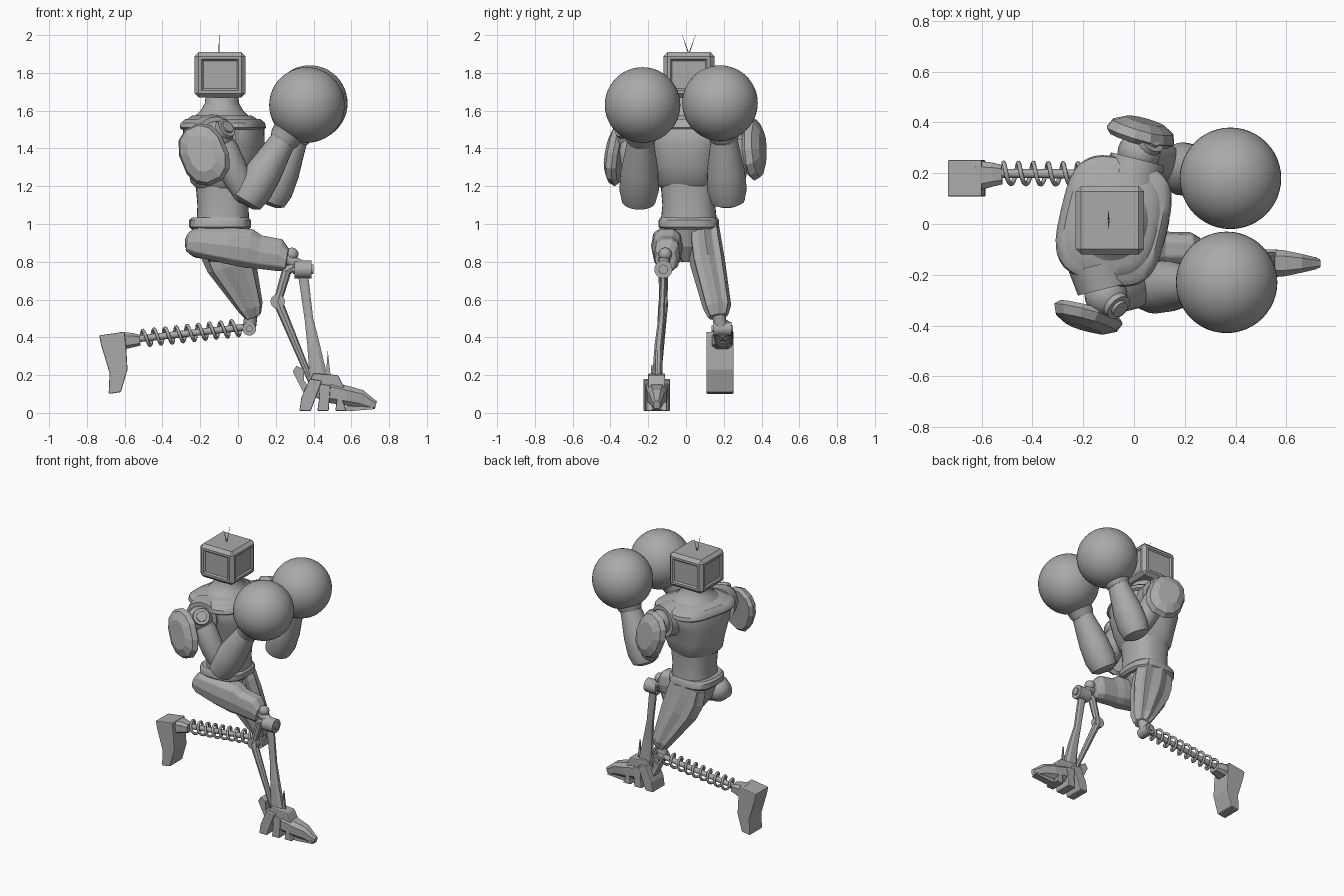
import bpy
import bmesh
import math
from mathutils import Vector, Matrix

default_cube = bpy.data.objects.get("Cube")
if default_cube:
    bpy.data.objects.remove(default_cube, do_unlink=True)

grey = bpy.data.materials.new("plain_grey")
grey.use_nodes = True
grey.diffuse_color = (.4, .4, .4, 1)
grey.node_tree.nodes["Principled BSDF"].inputs["Base Color"].default_value = (.4, .4, .4, 1)


def finish(name, mesh_data, smooth=False, bevel=0):
    """Turn a bmesh into a named object with material, shading and bevel."""
    bmesh.ops.recalc_face_normals(mesh_data, faces=mesh_data.faces)
    mesh = bpy.data.meshes.new(name)
    mesh_data.to_mesh(mesh)
    mesh_data.free()
    mesh.materials.append(grey)
    part = bpy.data.objects.new(name, mesh)
    bpy.context.collection.objects.link(part)
    if bevel:
        modifier = part.modifiers.new("soft_edges", "BEVEL")
        modifier.width = bevel
        modifier.segments = 2
    if smooth:
        bpy.ops.object.select_all(action="DESELECT")
        part.select_set(True)
        bpy.context.view_layer.objects.active = part
        bpy.ops.object.shade_smooth_by_angle(angle=math.radians(40))
    return part


def loft(name, sections, sides=24, smooth=True, square=1, flute=1, turn=0, phase=0, bevel=0):
    """Skin rings of (centre, depth radius, width radius) along one direction."""
    centres = [Vector(section[0]) for section in sections]
    along = (centres[-1] - centres[0]).normalized()
    reference = Vector((1, 0, 0)) if abs(along.y) > .8 else Vector((0, 1, 0))
    across = reference.cross(along).normalized()
    side = along.cross(across)
    spin = Matrix.Rotation(turn, 3, along)
    mesh_data = bmesh.new()
    rings = []
    for centre, (_, depth, width) in zip(centres, sections):
        ring = []
        for i in range(sides):
            angle = math.tau * (i + phase) / sides
            c, s = math.cos(angle), math.sin(angle)
            scale = flute if i % 2 else 1
            offset = across * math.copysign(abs(c) ** square, c) * depth
            offset += side * math.copysign(abs(s) ** square, s) * width
            ring.append(mesh_data.verts.new(centre + spin @ offset * scale))
        rings.append(ring)
    for low, high in zip(rings, rings[1:]):
        for i in range(sides):
            j = (i + 1) % sides
            mesh_data.faces.new((low[i], low[j], high[j], high[i]))
    mesh_data.faces.new(rings[0])
    mesh_data.faces.new(rings[-1])
    return finish(name, mesh_data, smooth, bevel)


def rod(name, start, end, radius, end_radius=None, sides=16, smooth=True):
    tip = end_radius or radius
    return loft(name, [(start, radius, radius), (end, tip, tip)], sides, smooth)


def ball(name, centre, radius, segments=24):
    mesh_data = bmesh.new()
    bmesh.ops.create_uvsphere(mesh_data, u_segments=segments, v_segments=segments // 2, radius=radius,
                              matrix=Matrix.Translation(centre))
    return finish(name, mesh_data, True)


def plate(name, outline, y, half, bevel=0):
    """Extrude a side outline across the width."""
    mesh_data = bmesh.new()
    near = [mesh_data.verts.new((x, y - half, z)) for x, z in outline]
    far = [mesh_data.verts.new((x, y + half, z)) for x, z in outline]
    mesh_data.faces.new(near)
    mesh_data.faces.new(far)
    for i in range(len(near)):
        j = (i + 1) % len(near)
        mesh_data.faces.new((near[i], near[j], far[j], far[i]))
    return finish(name, mesh_data, False, bevel)


def upright(x, y, rows):
    return [((x + shift, y, z), depth, width) for z, shift, depth, width in rows]


# Head: chamfered box with recessed panels on its four sides
head = bmesh.new()
bmesh.ops.create_cube(head, matrix=Matrix.Translation((-.095, .015, 1.79)) @ Matrix.Diagonal((.27, .27, .24, 1)))
bmesh.ops.bevel(head, geom=head.edges[:], offset=.022, segments=1, affect="EDGES")
head.normal_update()
walls = [face for face in head.faces if max(abs(face.normal.x), abs(face.normal.y)) > .95]
bmesh.ops.inset_individual(head, faces=walls, thickness=.022)
bmesh.ops.inset_individual(head, faces=walls, thickness=.012, depth=-.01)
finish("head", head)
for sign in (-1, 1):
    rod("antenna", (-.1, .015, 1.9), (-.1, .015 + sign * .035, 2), .003, .001, 6)

# Torso, twisted so that the left shoulder leads
TWIST = -.23
loft("neck", upright(-.085, .01, [(1.53, 0, .175, .22), (1.565, 0, .15, .17), (1.6, 0, .112, .12),
     (1.64, 0, .09, .092), (1.7, 0, .085, .085)]), 32, turn=TWIST)
loft("chest", upright(-.075, .01, [(1.19, -.01, .13, .14), (1.22, -.01, .16, .165), (1.3, 0, .185, .18),
     (1.42, 0, .21, .21), (1.5, 0, .205, .24), (1.55, -.01, .185, .22), (1.575, -.01, .15, .17)]),
     40, square=.75, turn=TWIST)
loft("collar", upright(-.08, .012, [(1.5, 0, .205, .235), (1.51, 0, .213, .25), (1.535, 0, .208, .245),
     (1.555, 0, .185, .22)]), 40, square=.62, turn=TWIST)
loft("abdomen", upright(-.08, .015, [(1, 0, .14, .15), (1.1, 0, .135, .14), (1.22, 0, .145, .15)]),
     32, square=.8)
loft("belt", upright(-.095, .015, [(.97, 0, .15, .145), (.985, 0, .165, .16), (1.02, 0, .165, .16),
     (1.035, 0, .15, .15)]), 20, square=.7)
loft("pelvis", upright(-.1, .01, [(.8, 0, .05, .04), (.88, 0, .11, .09), (.98, 0, .14, .13)]),
     10, False, square=.8)
ball("hip_joint", (-.2, -.08, .9), .082)


# Arms: socket, joint, pad, upper arm, forearm, cuff and round glove
def build_arm(side, shoulder, elbow, wrist, glove, pad, facing):
    shoulder, elbow, wrist = Vector(shoulder), Vector(elbow), Vector(wrist)
    glove, pad, facing = Vector(glove), Vector(pad), Vector(facing).normalized()
    outward = math.copysign(1, facing.y)
    inward = Vector((-.03, -.12 * outward, 0))
    rod(side + "_shoulder_socket", shoulder + inward, shoulder + inward * .2, .12, .108, 24)
    ball(side + "_shoulder_joint", shoulder, .085)
    cap = Vector((.05, .05 * outward, .05))
    rod(side + "_shoulder_cap", shoulder, shoulder + cap, .06, .055)
    rod(side + "_shoulder_bolt", shoulder, shoulder + cap * 1.15, .035)
    loft(side + "_shoulder_pad", [(pad, .15, .11), (pad + facing * .02, .17, .13),
         (pad + facing * .055, .155, .115), (pad + facing * .08, .1, .07)], 12, False, .85,
         turn=-.4 * outward, phase=.5)
    upper = [(0, .06), (.2, .08), (.65, .075), (.9, .06)]
    loft(side + "_upper_arm", [(shoulder.lerp(elbow, t), r, r) for t, r in upper])
    ball(side + "_elbow_joint", elbow + Vector((-.01, 0, .05)), .075)
    lower = [(-.08, .05), (-.03, .085), (.15, .1), (.45, .095), (.8, .075), (1, .065)]
    loft(side + "_forearm", [(elbow.lerp(wrist, t), r, r * 1.05) for t, r in lower])
    cuff = [(-.15, .07), (-.05, .08), (.3, .09), (.5, .12)]
    loft(side + "_glove_cuff", [(wrist.lerp(glove, t), r, r) for t, r in cuff])
    ball(side + "_glove", glove, .2, 48)


build_arm("right", (-.11, -.28, 1.46), (.05, -.25, 1.13), (.25, -.24, 1.46), (.365, -.23, 1.63),
          (-.175, -.335, 1.365), (-.25, -1, .1))
build_arm("left", (.02, .28, 1.46), (.17, .22, 1.13), (.31, .2, 1.47), (.38, .18, 1.64),
          (.02, .33, 1.395), (.3, 1, .12))

# Raised right leg: armoured thigh and knee
loft("right_thigh", [((-.27, -.09, .9), .045, .05), ((-.22, -.09, .905), .08, .075),
     ((-.05, -.1, .885), .1, .085), ((.06, -.1, .87), .108, .08), ((.11, -.1, .852), .092, .07),
     ((.22, -.1, .835), .088, .068), ((.26, -.11, .81), .06, .055)], 10, False, .75, phase=.5, bevel=.006)
ball("right_knee_ball", (.285, -.11, .84), .035)
rod("right_knee_axle", (.25, -.115, .82), (.33, -.115, .78), .03)
rod("right_knee_drum", (.3, -.12, .76), (.39, -.12, .76), .048)
rod("right_knee_bolt", (.29, -.12, .76), (.4, -.12, .76), .025)

# Right shin struts
loft("right_shin", [((.345, -.12, .73), .028, .015), ((.375, -.13, .5), .024, .018),
     ((.4, -.145, .36), .035, .022), ((.435, -.155, .13), .055, .03)], 8, False, .7, phase=.5)
pivot = (.21, -.12, .59)
rod("right_link_pivot", (.21, -.14, .59), (.21, -.1, .59), .038)
rod("right_link_upper", pivot, (.26, -.12, .76), .022, .026, 8, False)
rod("right_link_top", (.25, -.12, .75), (.32, -.12, .79), .028, .022, 8, False)
rod("right_link_lower", pivot, (.39, -.15, .16), .026, .016, 8, False)

# Right foot: heel, slanted sole plates, arch and toe
FOOT = -.155
plate("right_heel_spur", [(.29, .22), (.31, .25), (.35, .23), (.35, .17), (.41, .1), (.35, .1)], FOOT, .03)
plate("right_ankle", [(.35, .12), (.4, .21), (.53, .2), (.57, .12), (.45, .06)], FOOT, .045, .008)
plate("right_foot_fin", [(.465, .19), (.475, .33), (.49, .2)], FOOT, .006)
for i in range(3):
    x = .325 + i * .095
    lean = .02 - i * .05
    plate("right_sole_plate", [(x, .01), (x + .06, .01), (x + .1 + lean, .17 - i * .025),
          (x + .035 + lean, .18 - i * .025), (x + .01, .08)], FOOT, .07 - i * .008, .006)
loft("right_toe", [((.48, FOOT, .11), .06, .06), ((.58, FOOT, .09), .055, .055),
     ((.65, FOOT, .075), .05, .04), ((.7, FOOT, .05), .035, .028), ((.73, FOOT, .042), .022, .018)],
     8, False, .7, phase=.5)
plate("right_toe_sole", [(.55, .01), (.6, .01), (.72, .02), (.7, .05), (.6, .06)], FOOT, .025)

# Left thigh: ridged shell narrowing to the knee
loft("left_thigh", [((-.095, .095, .99), .135, .08), ((-.07, .1, .89), .145, .092),
     ((-.035, .115, .79), .135, .094), ((.065, .165, .56), .07, .076), ((.08, .17, .51), .045, .055)],
     16, False, .72, .83, bevel=.004)
rod("left_knee_stem", (.07, .17, .53), (.06, .185, .45), .035)
rod("left_knee_drum", (.06, .145, .445), (.06, .24, .445), .036)
rod("left_knee_bolt", (.06, .135, .445), (.06, .25, .445), .018)

# Left lower leg: rod inside a coil spring
start, end = Vector((.05, .195, .455)), Vector((-.55, .2, .39))
rod("left_spring_rod", start, end, .018)
axis = (end - start).normalized()
lateral = Vector((0, 1, 0))
normal = axis.cross(lateral)
coil = bpy.data.curves.new("left_spring", "CURVE")
coil.dimensions = "3D"
coil.bevel_depth = .009
coil.bevel_resolution = 1
coil.materials.append(grey)
line = coil.splines.new("POLY")
turns, steps = 9, 20
line.points.add(turns * steps)
for i, point in enumerate(line.points):
    angle = math.tau * i / steps
    spot = start.lerp(end, .06 + .88 * i / (turns * steps))
    spot += (lateral * math.cos(angle) + normal * math.sin(angle)) * .042
    point.co = (*spot, 1)
bpy.context.collection.objects.link(bpy.data.objects.new("left_spring", coil))

# Left foot: socket, ankle block and hanging peg
loft("left_foot_socket", [((-.52, .195, .385), .03, .04), ((-.56, .195, .385), .04, .05),
     ((-.62, .19, .38), .05, .062)], 8, False, .6, phase=.5)
plate("left_foot", [(-.735, .41), (-.6, .43), (-.59, .32), (-.585, .23), (-.62, .11), (-.685, .1),
      (-.68, .21), (-.725, .36)], .18, .072, .006)
